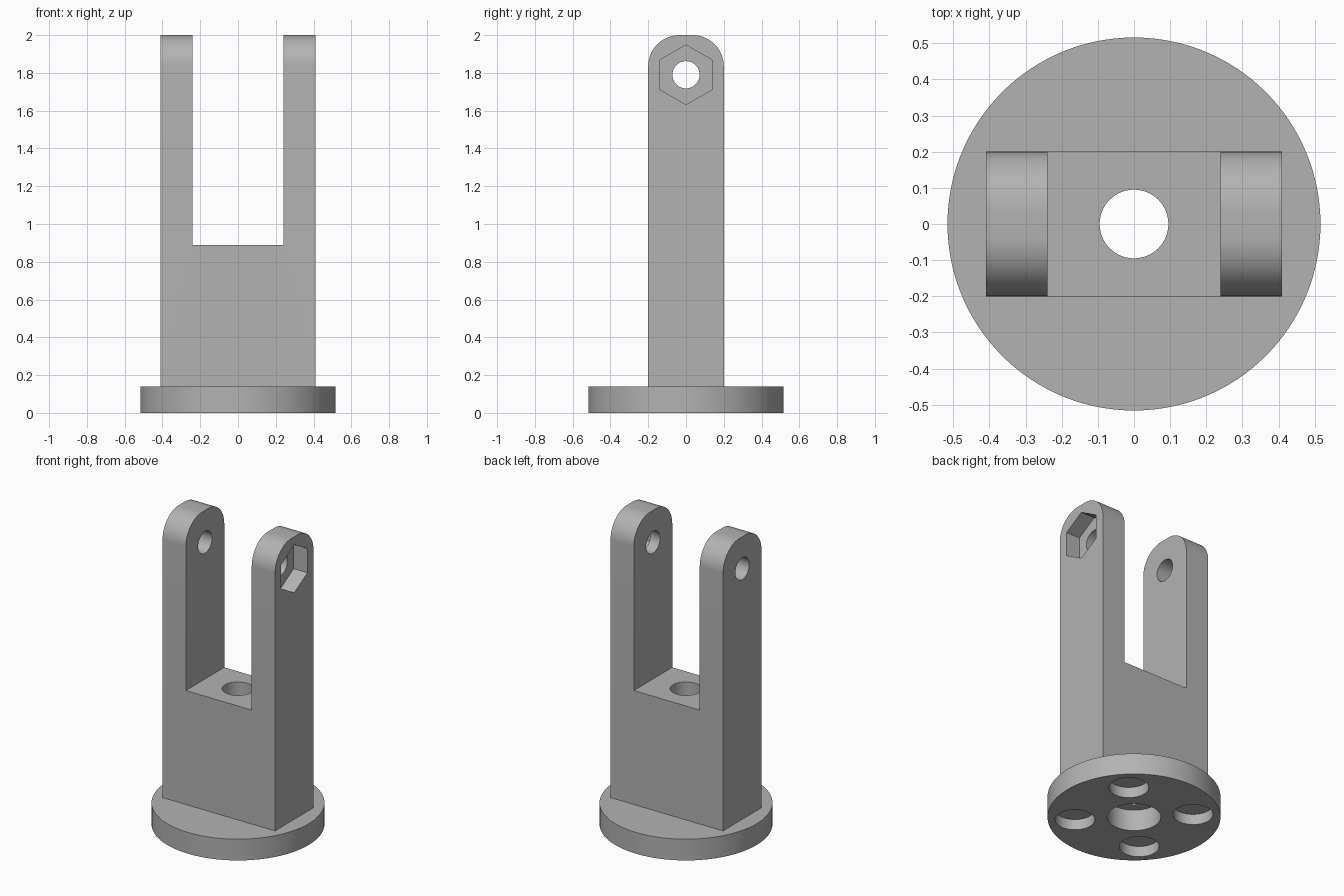
import bpy, bmesh, math
from mathutils import Matrix, Vector

default = bpy.data.objects.get("Cube")
if default:
    bpy.data.objects.remove(default)

grey = bpy.data.materials.new("plain grey")
grey.use_nodes = True
colour = (0.45, 0.45, 0.45, 1)
grey.diffuse_color = colour
grey.node_tree.nodes["Principled BSDF"].inputs["Base Color"].default_value = colour


def make_object(name, bm):
    bmesh.ops.recalc_face_normals(bm, faces=bm.faces)
    mesh = bpy.data.meshes.new(name)
    bm.to_mesh(mesh)
    bm.free()
    mesh.materials.append(grey)
    obj = bpy.data.objects.new(name, mesh)
    bpy.context.collection.objects.link(obj)
    return obj


def prism(name, outline, start, end):
    """Extrude an outline of 3D points by the vector from start to end."""
    bm = bmesh.new()
    face = bm.faces.new([bm.verts.new(Vector(p) + start) for p in outline])
    new = bmesh.ops.extrude_face_region(bm, geom=[face])["geom"]
    verts = [g for g in new if isinstance(g, bmesh.types.BMVert)]
    bmesh.ops.translate(bm, verts=verts, vec=end - start)
    return make_object(name, bm)


def cylinder_z(name, radius, low, high, x=0, y=0, sides=96):
    ring = [(x + radius * math.cos(math.tau * i / sides),
             y + radius * math.sin(math.tau * i / sides), 0) for i in range(sides)]
    return prism(name, ring, Vector((0, 0, low)), Vector((0, 0, high)))


def cylinder_x(name, radius, left, right, z, sides):
    ring = [(0, radius * math.sin(math.tau * i / sides),
             z + radius * math.cos(math.tau * i / sides)) for i in range(sides)]
    return prism(name, ring, Vector((left, 0, 0)), Vector((right, 0, 0)))


def combine(target, tool, operation):
    mod = target.modifiers.new(tool.name, "BOOLEAN")
    mod.operation = operation
    mod.solver = "EXACT"
    mod.object = tool
    bpy.context.view_layer.objects.active = target
    bpy.ops.object.modifier_apply(modifier=mod.name)
    bpy.data.objects.remove(tool)


# Main dimensions
base_top, base_radius = 0.14, 0.516
half_x, half_y, height = 0.41, 0.2, 2.0
slot_half, slot_floor = 0.24, 0.89
fillet, pin_z = 0.165, 1.79

# Upright block with rounded top edges
side = [(0, -half_y, 0), (0, half_y, 0)]
for sign, first in ((1, 0), (-1, 90)):
    for i in range(17):
        a = math.radians(first + 90 * i / 16)
        side.append((0, sign * (half_y - fillet) + fillet * math.cos(a),
                     height - fillet + fillet * math.sin(a)))
lift = Vector((0, 0, 0.05))
for i in (0, 1):
    side[i] = Vector(side[i]) + lift
fork = prism("fork_bracket", side, Vector((-half_x, 0, 0)), Vector((half_x, 0, 0)))

# Slot between the two arms
bm = bmesh.new()
size = Matrix.Diagonal((2 * slot_half, 1, 2, 1))
bmesh.ops.create_cube(bm, size=1, matrix=Matrix.Translation((0, 0, slot_floor + 1)) @ size)
combine(fork, make_object("slot", bm), "DIFFERENCE")

# Round base
combine(fork, cylinder_z("base", base_radius, 0, base_top, sides=128), "UNION")

# Pin hole through both arms, with a hexagonal nut recess on the left arm
combine(fork, cylinder_x("pin_hole", 0.072, -0.6, 0.6, pin_z, 48), "DIFFERENCE")
combine(fork, cylinder_x("nut_recess", 0.158, half_x - 0.1, 0.6, pin_z, 6), "DIFFERENCE")

# Centre bore, wider at the bottom
combine(fork, cylinder_z("bore", 0.095, -0.1, 1.2), "DIFFERENCE")
combine(fork, cylinder_z("counterbore", 0.16, -0.1, base_top), "DIFFERENCE")

# Four blind pockets under the base
for x in (-0.25, 0.25):
    for y in (-0.25, 0.25):
        combine(fork, cylinder_z("pocket", 0.119, -0.1, 0.07, x, y, 64), "DIFFERENCE")

fork.select_set(True)
bpy.context.view_layer.objects.active = fork
bpy.ops.object.shade_smooth_by_angle(angle=math.radians(30))
